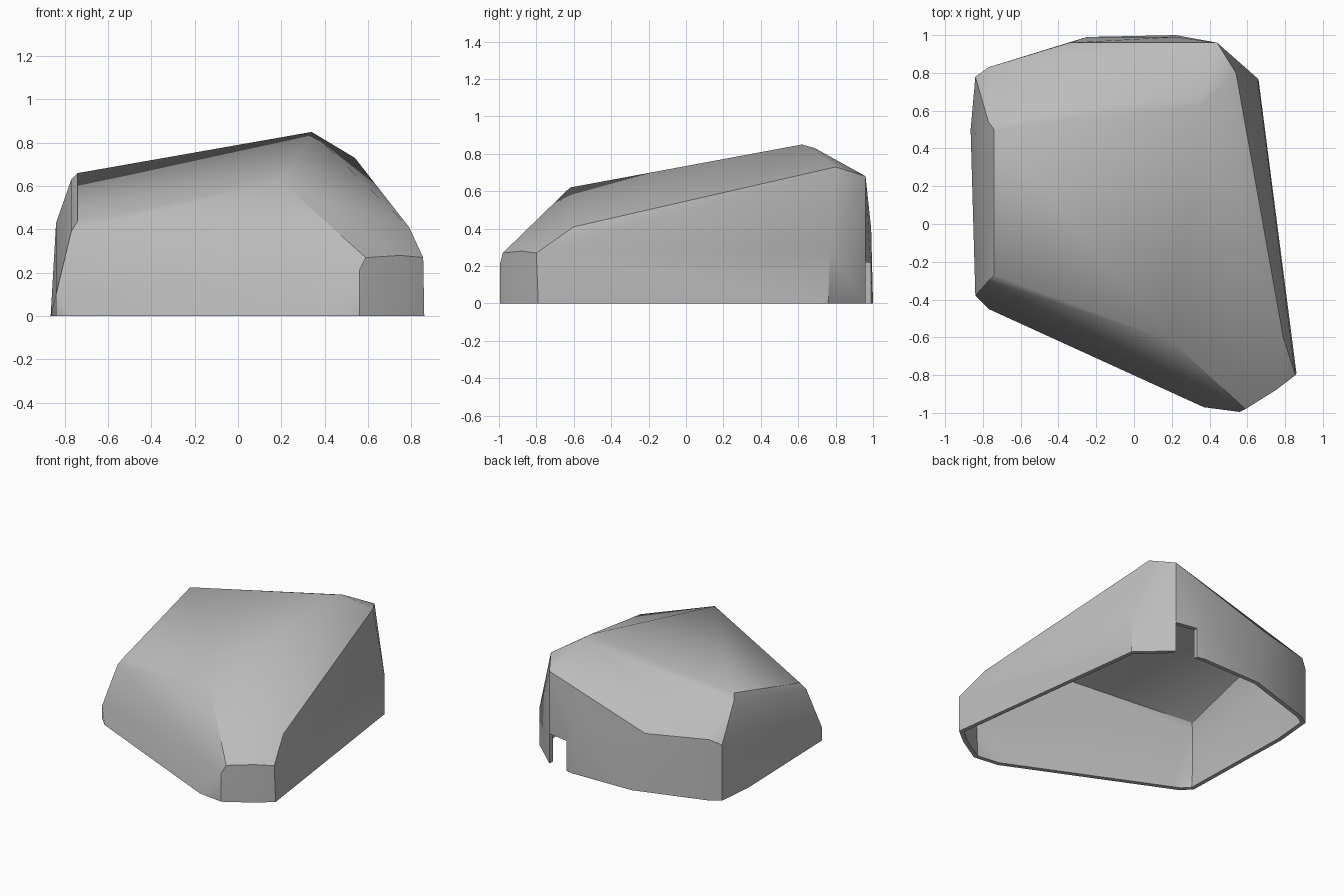
import bpy, bmesh, math
from mathutils import Vector

cube = bpy.data.objects.get("Cube")
if cube:
    bpy.data.objects.remove(cube, do_unlink=True)

stone = bpy.data.materials.new("stone_grey")
stone.use_nodes = True
stone.diffuse_color = (0.5, 0.5, 0.5, 1)
stone.node_tree.nodes["Principled BSDF"].inputs["Base Color"].default_value = (0.5, 0.5, 0.5, 1)

# Ground outline, counterclockwise from the front left corner
base = [(-.84, -.38), (-.77, -.45), (.37, -.97), (.56, -.995), (.75, -.88),
        (.86, -.79), (.66, .76), (.44, .96), (.22, 1), (-.25, .99),
        (-.76, .83), (-.84, .78), (-.865, .5)]
# Corners where the walls break into the bevels
shoulder = [(-.84, -.38, .1), (-.77, -.3, .39), (.56, -.995, .21), (.59, -.98, .27),
            (.75, -.88, .28), (.855, -.8, .27), (.79, -.6, .41), (.655, .77, .28),
            (.54, .8, .73), (.44, .96, .68), (.22, .99, .4), (-.34, .96, .43),
            (-.77, .83, .45), (-.84, .78, .41), (-.84, .5, .43), (-.77, .54, .63)]
# Sloping top facet
crown = [(-.74, -.27, .44), (.2, -.62, .62), (.34, .62, .85), (.37, .69, .83),
         (-.74, .5, .66)]

# Faceted rock, opened at the bottom
bm = bmesh.new()
for p in [(x, y, 0) for x, y in base] + shoulder + crown:
    bm.verts.new(p)
hull = bmesh.ops.convex_hull(bm, input=bm.verts[:])
loose = {v for v in hull["geom_interior"] + hull["geom_unused"]
         if isinstance(v, bmesh.types.BMVert)}
bmesh.ops.delete(bm, geom=list(loose), context='VERTS')
bmesh.ops.recalc_face_normals(bm, faces=bm.faces[:])
floor = [f for f in bm.faces if all(v.co.z < .001 for v in f.verts)]
bmesh.ops.delete(bm, geom=floor, context='FACES')
bmesh.ops.dissolve_limit(bm, angle_limit=math.radians(1), verts=bm.verts[:], edges=bm.edges[:])
mesh = bpy.data.meshes.new("rock_shell")
bm.to_mesh(mesh)
bm.free()
rock = bpy.data.objects.new("rock_shell", mesh)
bpy.context.collection.objects.link(rock)
mesh.materials.append(stone)

# Cutters: a cable notch in the back wall and a flat trim under the rim
def cutter(name, low, high):
    low, high = Vector(low), Vector(high)
    bpy.ops.mesh.primitive_cube_add(size=1, location=(low + high) / 2)
    ob = bpy.context.object
    ob.name = name
    ob.scale = high - low
    ob.hide_render = True
    ob.hide_viewport = True
    ob.display_type = 'WIRE'
    ob.data.materials.append(stone)
    return ob

cutters = [cutter("notch_cutter", (.28, .85, -.1), (.44, 1.1, .22)),
           cutter("rim_cutter", (-2, -2, -1), (2, 2, 0))]

wall = rock.modifiers.new("wall", 'SOLIDIFY')
wall.thickness = .03
wall.offset = -1
wall.use_even_offset = True
for c in cutters:
    cut = rock.modifiers.new(c.name, 'BOOLEAN')
    cut.operation = 'DIFFERENCE'
    cut.solver = 'EXACT'
    cut.object = c

# Apply the modifiers, drop the cutters and shade
bpy.context.view_layer.update()
graph = bpy.context.evaluated_depsgraph_get()
solid = bpy.data.meshes.new_from_object(rock.evaluated_get(graph))
rock.modifiers.clear()
rock.data = solid
for c in cutters:
    bpy.data.objects.remove(c, do_unlink=True)
bpy.ops.object.select_all(action='DESELECT')
bpy.context.view_layer.objects.active = rock
rock.select_set(True)
bpy.ops.object.shade_smooth_by_angle(angle=math.radians(30))
